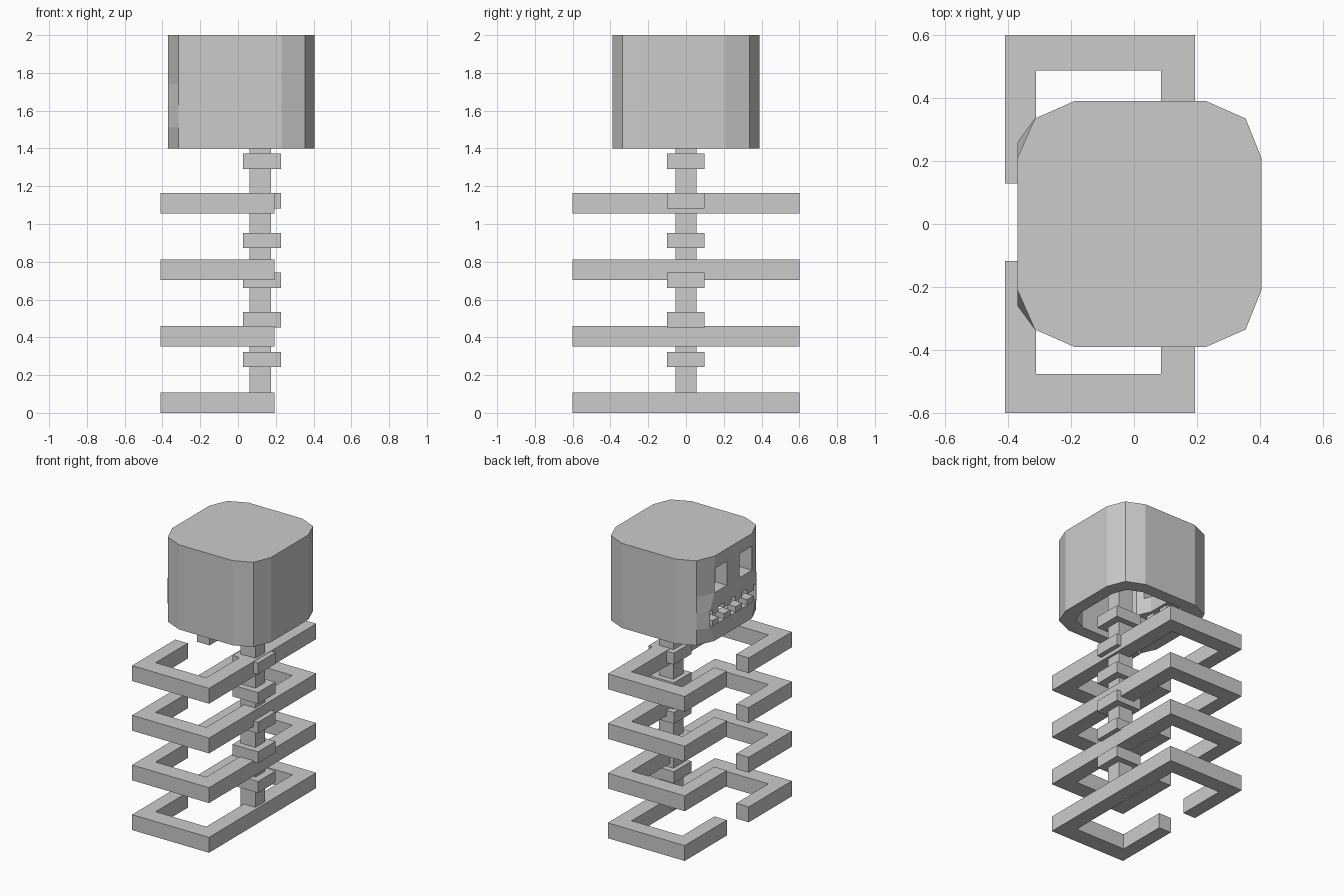
import bpy, bmesh

if "Cube" in bpy.data.objects:
    bpy.data.objects.remove(bpy.data.objects["Cube"])


def make(name, bm):
    bmesh.ops.recalc_face_normals(bm, faces=bm.faces)
    me = bpy.data.meshes.new(name)
    bm.to_mesh(me)
    bm.free()
    ob = bpy.data.objects.new(name, me)
    bpy.context.collection.objects.link(ob)
    return ob


def loft(name, rings):
    """Closed solid through a list of equal-length point rings."""
    bm = bmesh.new()
    rows = [[bm.verts.new(p) for p in r] for r in rings]
    n = len(rows[0])
    for a, b in zip(rows, rows[1:]):
        for i in range(n):
            j = (i + 1) % n
            bm.faces.new((a[i], a[j], b[j], b[i]))
    bm.faces.new(rows[0][::-1])
    bm.faces.new(rows[-1])
    return make(name, bm)


def prism(name, outline, z0, z1):
    return loft(name, [[(x, y, z) for x, y in outline] for z in (z0, z1)])


def box(name, x0, x1, y0, y1, z0, z1):
    return prism(name, [(x0, y0), (x1, y0), (x1, y1), (x0, y1)], z0, z1)


def cut(ob, cutter):
    cutter.hide_render = True
    mod = ob.modifiers.new("cut", 'BOOLEAN')
    mod.operation, mod.solver, mod.object = 'DIFFERENCE', 'EXACT', cutter
    bpy.context.view_layer.objects.active = ob
    bpy.ops.object.modifier_apply(modifier=mod.name)
    bpy.data.objects.remove(cutter)


def skull_outline(cheek):
    half = [(0.405, 0.21), (0.355, 0.335), (0.23, 0.39),
            (-0.19, 0.39), (-0.315, 0.335), (-0.37, cheek)]
    return half + [(x, -y) for x, y in reversed(half)]


# skull shell, widened at the corners of the mouth
levels = [(1.40, 0.21), (1.51, 0.26), (1.63, 0.26), (1.74, 0.21), (2.0, 0.21)]
skull = loft("skull", [[(x, y, z) for x, y in skull_outline(c)] for z, c in levels])

# hollow inside, open underneath
inner = [(0.0175 + (x - 0.0175) * 0.77, y * 0.77) for x, y in skull_outline(0.21)]
cut(skull, prism("cavity_cutter", inner, 1.3, 1.93))

# eye sockets and mouth on the -x side
for y0 in (-0.21, 0.07):
    cut(skull, box("eye_cutter", -0.5, -0.2, y0, y0 + 0.14, 1.74, 1.91))
cut(skull, box("mouth_cutter", -0.5, -0.22, -0.257, 0.257, 1.512, 1.628))

# teeth
for i in range(4):
    y = -0.195 + 0.13 * i
    box("upper_tooth", -0.368, -0.30, y - 0.035, y + 0.035, 1.59, 1.64)
    box("lower_tooth", -0.368, -0.30, y - 0.035, y + 0.035, 1.50, 1.55)

# spine and vertebrae
box("spine", 0.06, 0.175, -0.055, 0.055, 0.03, 1.6)
for i in range(6):
    z = 0.242 + 0.21 * i
    box("vertebra", 0.027, 0.227, -0.1, 0.097, z, z + 0.081)

# ribs: C-shaped loops open at the -x side
rib = [(-0.41, 0.128), (-0.41, 0.6), (0.193, 0.6), (0.193, -0.6),
       (-0.41, -0.6), (-0.41, -0.117), (-0.312, -0.117), (-0.312, -0.477),
       (0.085, -0.477), (0.085, 0.487), (-0.312, 0.487), (-0.312, 0.128)]
for i in range(4):
    prism("rib", rib, 0.352 * i, 0.352 * i + 0.109)
